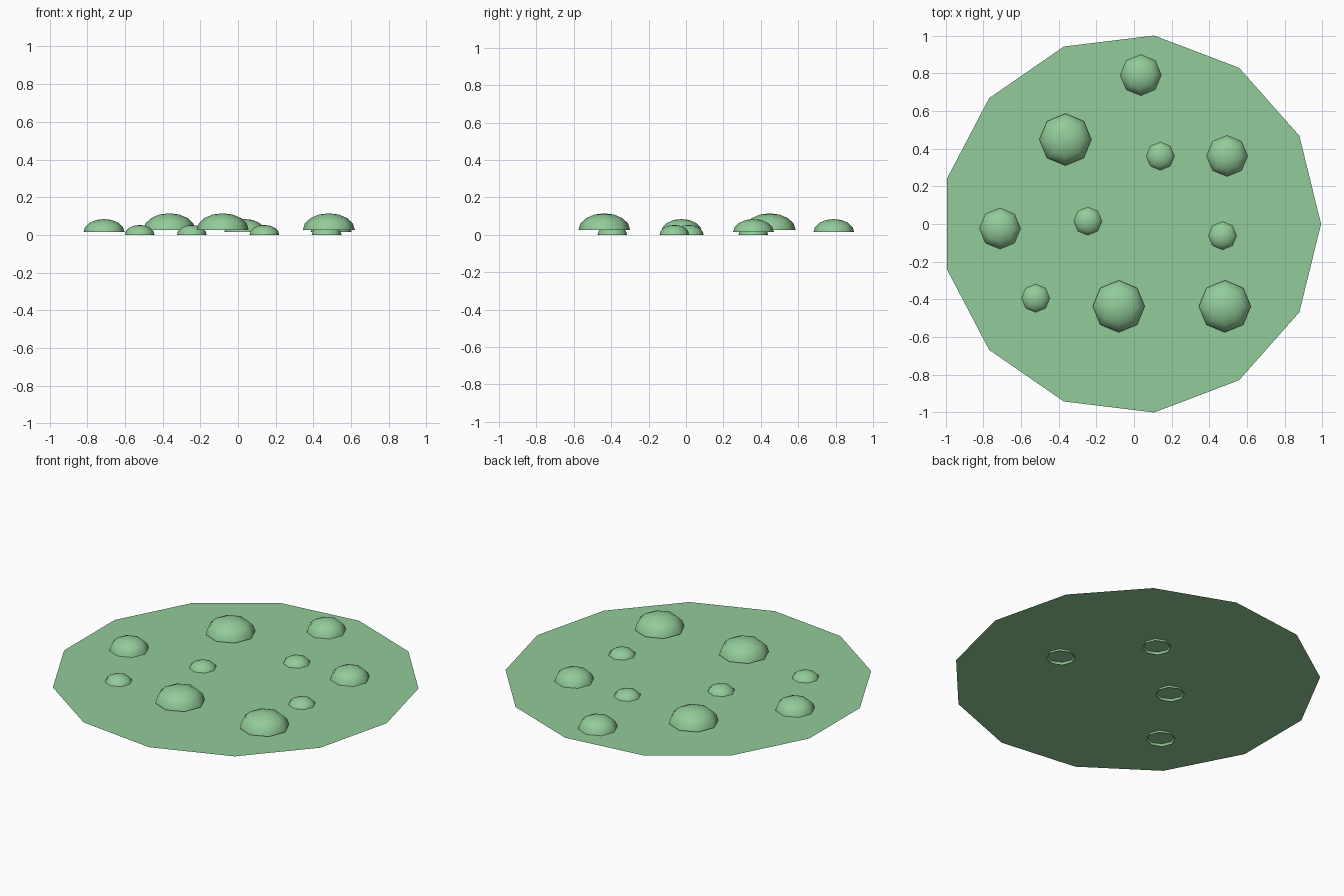
import bpy, bmesh, math

if "Cube" in bpy.data.objects:
    bpy.data.objects.remove(bpy.data.objects["Cube"])

mat = bpy.data.materials.new("leaf_green")
mat.diffuse_color = (0.29, 0.60, 0.32, 1)
mat.use_nodes = True
mat.node_tree.nodes["Principled BSDF"].inputs["Base Color"].default_value = mat.diffuse_color


def make_object(name, bm, smooth):
    bm.normal_update()
    for f in bm.faces:
        f.smooth = smooth
    mesh = bpy.data.meshes.new(name)
    bm.to_mesh(mesh)
    bm.free()
    mesh.materials.append(mat)
    obj = bpy.data.objects.new(name, mesh)
    bpy.context.collection.objects.link(obj)
    return obj


def dome(name, x, y, base, radius, height, sides=8, rings=4):
    # Open-bottomed, flattened half sphere
    bm = bmesh.new()
    loops = []
    for j in range(rings):
        t = math.pi / 2 * j / rings
        r, z = radius * math.cos(t), height * math.sin(t)
        loops.append([bm.verts.new((r * math.cos(math.tau * i / sides),
                                    r * math.sin(math.tau * i / sides), z))
                      for i in range(sides)])
    top = bm.verts.new((0, 0, height))
    for i in range(sides):
        k = (i + 1) % sides
        for a, b in zip(loops, loops[1:]):
            bm.faces.new((a[i], a[k], b[k], b[i]))
        bm.faces.new((loops[-1][i], loops[-1][k], top))
    make_object(name, bm, True).location = (x, y, base)


# Thin 13-sided pad
bm = bmesh.new()
R = 1.0073
bm.faces.new([bm.verts.new((R * math.cos(math.tau * i / 13) - 0.0146,
                            R * math.sin(math.tau * i / 13), 0))
              for i in range(13)])
make_object("pad", bm, False).location.z = 0.0145

# Bumps in three sizes: base height, radius, height, centres
sizes = {
    "small_bump": (0.0, 0.079, 0.053,
                   [(0.14, 0.36), (-0.245, 0.015), (0.47, -0.062), (-0.522, -0.394)]),
    "medium_bump": (0.0147, 0.109, 0.07,
                    [(0.036, 0.79), (0.494, 0.361), (-0.711, -0.024)]),
    "large_bump": (0.027, 0.138, 0.088,
                   [(-0.364, 0.448), (-0.081, -0.437), (0.482, -0.437)]),
}
for name, (base, radius, height, centres) in sizes.items():
    for n, (x, y) in enumerate(centres, 1):
        dome(f"{name}_{n}", x, y, base, radius, height)
